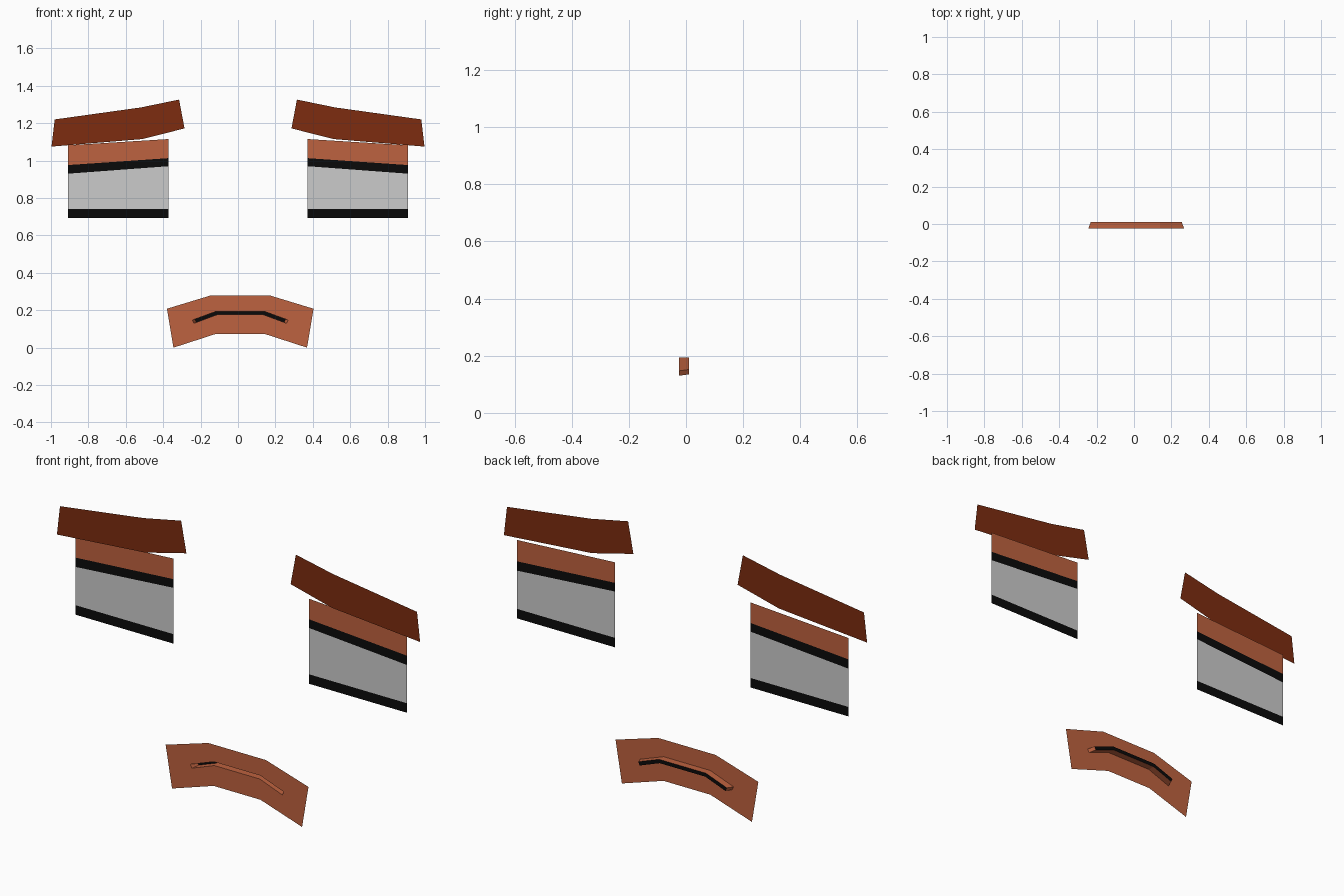
import bpy

if "Cube" in bpy.data.objects:
    bpy.data.objects.remove(bpy.data.objects["Cube"])


def material(name, rgb):
    m = bpy.data.materials.new(name)
    m.diffuse_color = (*rgb, 1.0)
    m.use_nodes = True
    m.node_tree.nodes["Principled BSDF"].inputs["Base Color"].default_value = m.diffuse_color
    return m


SKIN = material("terracotta", (0.515, 0.122, 0.050))
BROWN = material("dark brown", (0.205, 0.025, 0.005))
WHITE = material("eye white", (0.597, 0.597, 0.597))
BLACK = material("black", (0.003, 0.003, 0.003))


def build(name, verts, faces, mats, slots=None, mirrored=True):
    me = bpy.data.meshes.new(name)
    me.from_pydata(verts, [], faces)
    for m in mats:
        me.materials.append(m)
    for i, s in enumerate(slots or []):
        me.polygons[i].material_index = s
    ob = bpy.data.objects.new(name, me)
    bpy.context.collection.objects.link(ob)
    if mirrored:
        ob.modifiers.new("other_side", 'MIRROR').use_clip = False
    return ob


# Eyebrows: bent flat strips just in front of the eyes
brow = [(0.997, 1.075), (0.98, 1.22), (0.52, 1.284), (0.315, 1.326), (0.286, 1.172), (0.513, 1.115)]
build("eyebrows", [(x, 0.004, z) for x, z in brow],
      [(0, 1, 2, 5), (5, 2, 3, 4)], [BROWN])

# Eyes: stacked bands (lower lash, white, upper lash, lid); z at inner and outer edge
rows = [(0.693, 0.693), (0.740, 0.740), (0.970, 0.930), (1.013, 0.976), (1.115, 1.082)]
verts = []
for inner, outer in rows:
    verts += [(0.372, 0.0245, inner), (0.910, 0.0245, outer)]
build("eyes", verts, [(2*i, 2*i + 1, 2*i + 3, 2*i + 2) for i in range(4)],
      [BLACK, WHITE, SKIN], [0, 1, 0, 2])

# Mouth: loops running around the outline, each listed for the right half only
CX, FRONT, BACK = 0.012, -0.0245, 0.0105


def loop(half, y):
    return ([(CX + x, y, z) for x, z in half] +
            [(CX - x, y, z) for x, z in reversed(half)])


panel = [(0.158, 0.279), (0.392, 0.208), (0.357, 0.0), (0.1285, 0.074)]
slot = [(0.128, 0.194), (0.2565, 0.147), (0.248, 0.130), (0.125, 0.176)]
slot_back = [(0.128, 0.194), (0.243, 0.152), (0.235, 0.135), (0.125, 0.176)]


def bridge(a, b):
    return [(a + i, a + (i + 1) % 8, b + (i + 1) % 8, b + i) for i in range(8)]


# Lip panel with a slot opening
# (the bridge also closes the top and bottom middle sections)
build("lips", loop(panel, FRONT) + loop(slot, FRONT), bridge(0, 8), [SKIN], mirrored=False)

# Recessed box behind the slot, closed by a black back
build("mouth_slot", loop(slot, FRONT) + loop(slot_back, BACK),
      bridge(0, 8) + [(8, 9, 10, 11), (8, 11, 12, 15), (12, 13, 14, 15)],
      [SKIN, BLACK], [0]*8 + [1]*3, mirrored=False)
